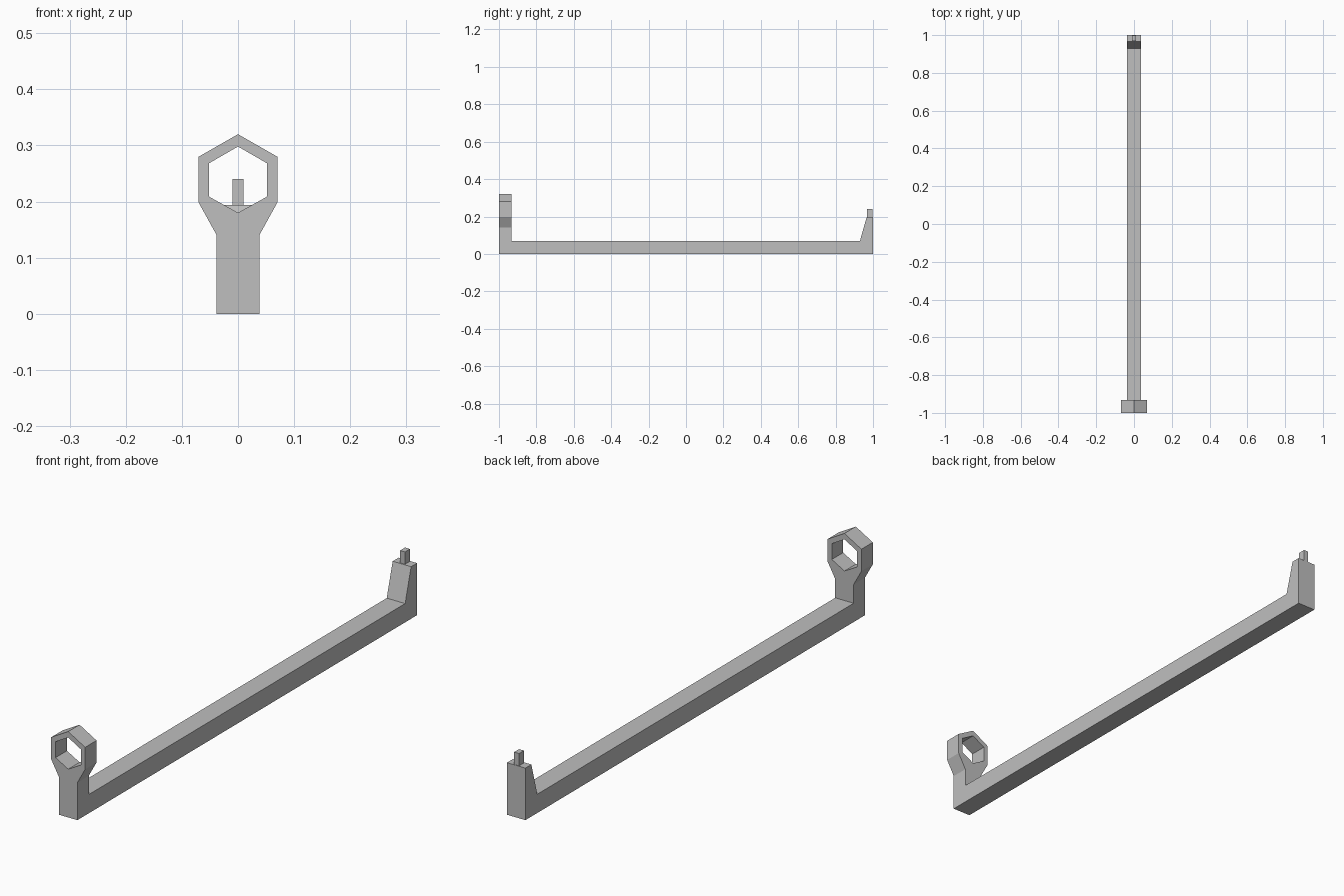
import bpy

if "Cube" in bpy.data.objects:
    bpy.data.objects.remove(bpy.data.objects["Cube"], do_unlink=True)

HALF = 0.038      # half width of the bar

grey = bpy.data.materials.new("light_grey")
grey.use_nodes = True
colour = (0.52, 0.52, 0.52, 1)
grey.diffuse_color = colour
grey.node_tree.nodes["Principled BSDF"].inputs["Base Color"].default_value = colour


def prism(name, profile, near, far, place, open_centre=False):
    """Extrude a counter-clockwise profile from its near cap to its far cap."""
    n = len(profile)
    verts = [place(u, v, w) for w in (near, far) for u, v in profile]
    faces = [list(range(n)), list(range(2 * n - 1, n - 1, -1))]
    for i in range(n):
        j = (i + 1) % n
        if open_centre and profile[i][0] == profile[j][0] == 0:
            continue      # left open on the mirror plane
        faces.append([i, n + i, n + j, j])
    mesh = bpy.data.meshes.new(name)
    mesh.from_pydata(verts, [], faces)
    mesh.materials.append(grey)
    obj = bpy.data.objects.new(name, mesh)
    bpy.context.collection.objects.link(obj)
    return obj


def from_front(x, z, y):
    return (x, y, z)


def from_side(y, z, x):
    return (x, y, z)


# Front upright with hexagonal ring: half outline, mirrored
ring_half = [(0, 0), (HALF, 0), (HALF, 0.14), (0.07, 0.198), (0.07, 0.28),
             (0, 0.32), (0, 0.298), (0.052, 0.268), (0.052, 0.209), (0, 0.18)]
ring = prism("ring_upright", ring_half, -1, -0.933, from_front, open_centre=True)
mirror = ring.modifiers.new("mirror", 'MIRROR')
mirror.use_clip = True

# Long bar ending in the tapered rear upright
bar_side = [(-0.933, 0), (1, 0), (1, 0.194), (0.965, 0.194), (0.93, 0.07), (-0.933, 0.07)]
prism("bar_and_rear_upright", bar_side, HALF, -HALF, from_side)

# Small square post on the rear upright
post_side = [(0.969, 0.194), (0.998, 0.194), (0.998, 0.24), (0.969, 0.24)]
prism("rear_post", post_side, 0.01, -0.01, from_side)
